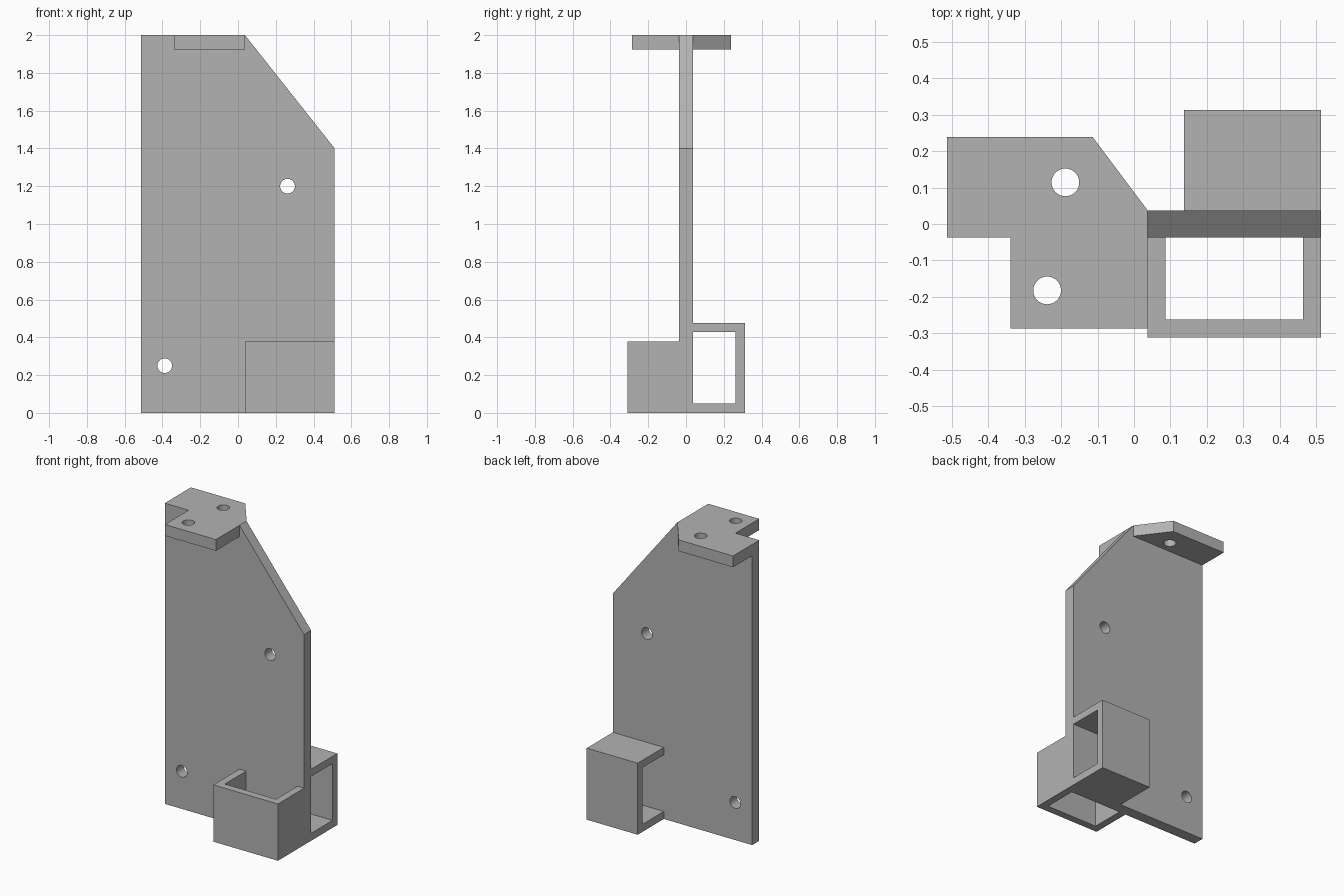
import bpy, bmesh, math
from mathutils import Matrix

if "Cube" in bpy.data.objects:
    bpy.data.objects.remove(bpy.data.objects["Cube"])

grey = bpy.data.materials.new("plain grey")
grey.diffuse_color = (0.45, 0.45, 0.45, 1)
grey.use_nodes = True
grey.node_tree.nodes["Principled BSDF"].inputs["Base Color"].default_value = grey.diffuse_color

# Profile planes: columns are the world directions of local x, y and depth
AXES = {
    "XY": Matrix(((1, 0, 0), (0, 1, 0), (0, 0, 1))),
    "XZ": Matrix(((1, 0, 0), (0, 0, -1), (0, 1, 0))),
    "YZ": Matrix(((0, 0, 1), (1, 0, 0), (0, 1, 0))),
}


def circle(x, y, r, n=32):
    return [(x + r * math.cos(2 * math.pi * i / n),
             y + r * math.sin(2 * math.pi * i / n)) for i in range(n)]


def extruded(name, plane, outline, low, high, holes=()):
    """Extrude a flat outline with round holes between two depths."""
    curve = bpy.data.curves.new(name + "_profile", 'CURVE')
    curve.dimensions = '2D'
    curve.fill_mode = 'BOTH'
    curve.extrude = (high - low) / 2
    for pts in [outline] + [circle(*h) for h in holes]:
        s = curve.splines.new('POLY')
        s.points.add(len(pts) - 1)
        for p, (x, y) in zip(s.points, pts):
            p.co = (x, y, 0, 1)
        s.use_cyclic_u = True
    helper = bpy.data.objects.new(name + "_profile", curve)
    bpy.context.collection.objects.link(helper)
    bpy.context.view_layer.update()
    mesh = bpy.data.meshes.new_from_object(
        helper.evaluated_get(bpy.context.evaluated_depsgraph_get()))
    bpy.data.objects.remove(helper)

    bm = bmesh.new()
    bm.from_mesh(mesh)
    bmesh.ops.translate(bm, verts=bm.verts, vec=(0, 0, (low + high) / 2))
    bmesh.ops.transform(bm, verts=bm.verts, matrix=AXES[plane].to_4x4())
    bmesh.ops.remove_doubles(bm, verts=bm.verts, dist=1e-4)
    bmesh.ops.recalc_face_normals(bm, faces=bm.faces)
    for f in bm.faces:
        f.smooth = False
        f.material_index = 0
    bm.to_mesh(mesh)
    bm.free()
    mesh.name = name
    mesh.materials.clear()
    mesh.materials.append(grey)
    obj = bpy.data.objects.new(name, mesh)
    bpy.context.collection.objects.link(obj)
    return obj


# Upright plate with a sloped corner and two bolt holes
extruded("back_plate", "XZ",
         [(-0.513, 0), (0.512, 0), (0.512, 1.4), (0.037, 2), (-0.513, 2)],
         -0.037, 0.037, [(0.262, 1.2, 0.039), (-0.388, 0.25, 0.039)])

# Mounting tab across the top edge
extruded("top_tab", "XY",
         [(-0.513, -0.036), (-0.338, -0.036), (-0.338, -0.286), (0.037, -0.286),
          (0.037, 0.038), (-0.113, 0.238), (-0.513, 0.238)],
         1.925, 2.0, [(-0.188, 0.114, 0.038), (-0.238, -0.182, 0.038)])

# Front bracket, open upward and downward
extruded("front_bracket", "XY",
         [(0.037, -0.03), (0.037, -0.311), (0.512, -0.311), (0.512, -0.03),
          (0.463, -0.03), (0.463, -0.262), (0.086, -0.262), (0.086, -0.03)],
         0, 0.378)

# Rear bracket, open to both sides
extruded("rear_bracket", "YZ",
         [(0.03, 0), (0.312, 0), (0.312, 0.476), (0.03, 0.476),
          (0.03, 0.427), (0.262, 0.427), (0.262, 0.05), (0.03, 0.05)],
         0.137, 0.512)
